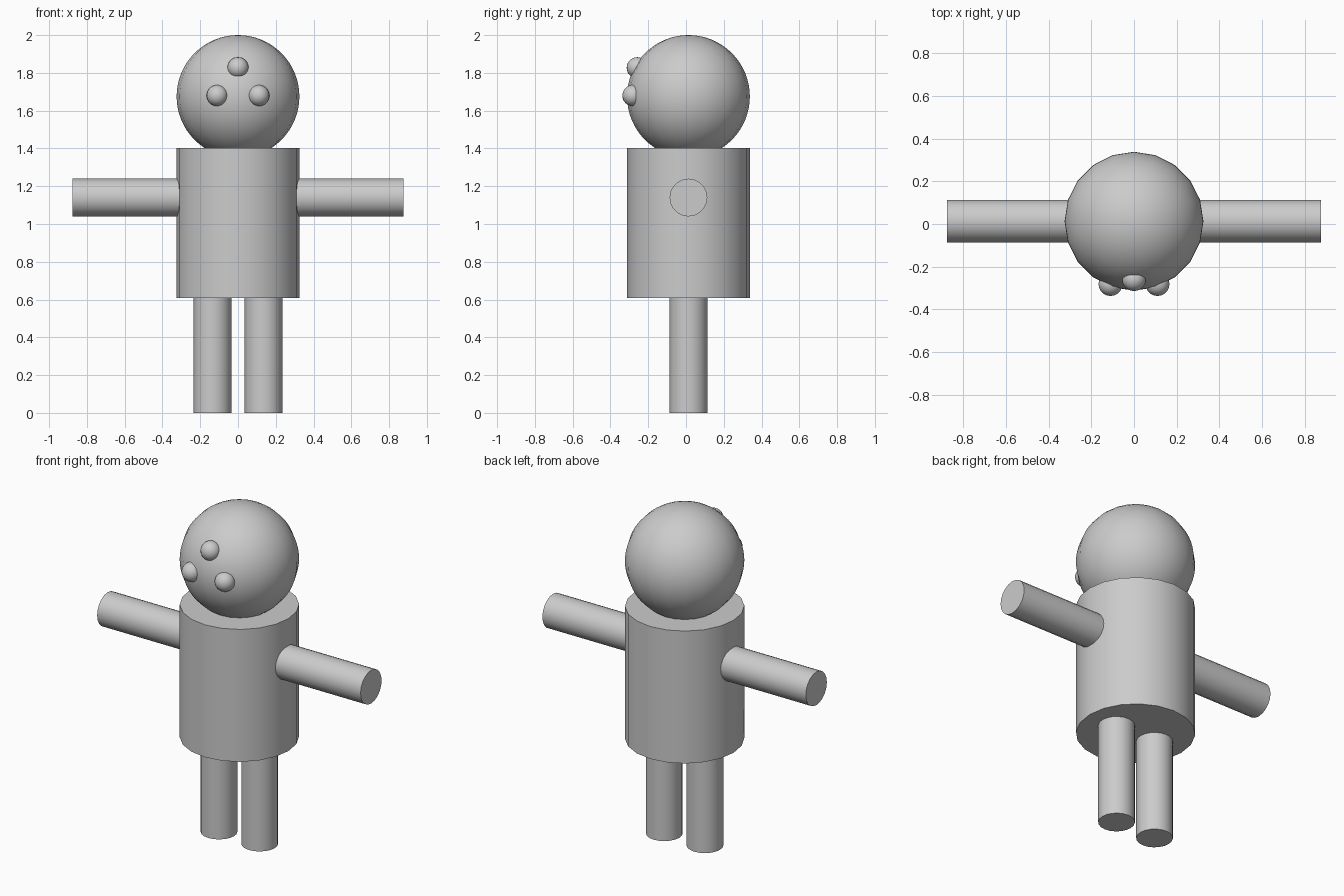
import bpy, math

if "Cube" in bpy.data.objects:
    bpy.data.objects.remove(bpy.data.objects["Cube"])

CY = 0.013          # shared depth centre of the figure

grey = bpy.data.materials.new("light_grey")
grey.diffuse_color = (0.6, 0.6, 0.6, 1)
grey.use_nodes = True
grey.node_tree.nodes["Principled BSDF"].inputs["Base Color"].default_value = grey.diffuse_color


def finish(name):
    ob = bpy.context.object
    ob.name = name
    ob.data.materials.append(grey)
    bpy.ops.object.shade_smooth_by_angle(angle=math.radians(40))
    return ob


def cylinder(name, radius, length, loc, rot=(0, 0, 0), sides=20):
    bpy.ops.mesh.primitive_cylinder_add(vertices=sides, radius=radius, depth=length,
                                        location=loc, rotation=rot)
    return finish(name)


def ball(name, radius, loc, segments=20, rings=20):
    bpy.ops.mesh.primitive_uv_sphere_add(segments=segments, ring_count=rings,
                                         radius=radius, location=loc)
    return finish(name)


# torso and head
cylinder("torso", 0.325, 0.795, (0, CY, 1.0045))
ball("head", 0.325, (0, CY, 1.675), rings=32)

# limbs and eyes, left and right
for side, s in (("left", 1), ("right", -1)):
    cylinder(side + "_leg", 0.1, 0.62, (s * 0.135, CY, 0.31))
    cylinder(side + "_arm", 0.1, 0.625, (s * 0.5625, CY, 1.14), (0, math.pi / 2, 0))
    ball(side + "_eye", 0.056, (s * 0.11, -0.281, 1.68))

# forehead knob
ball("forehead_knob", 0.056, (0, -0.258, 1.827))
